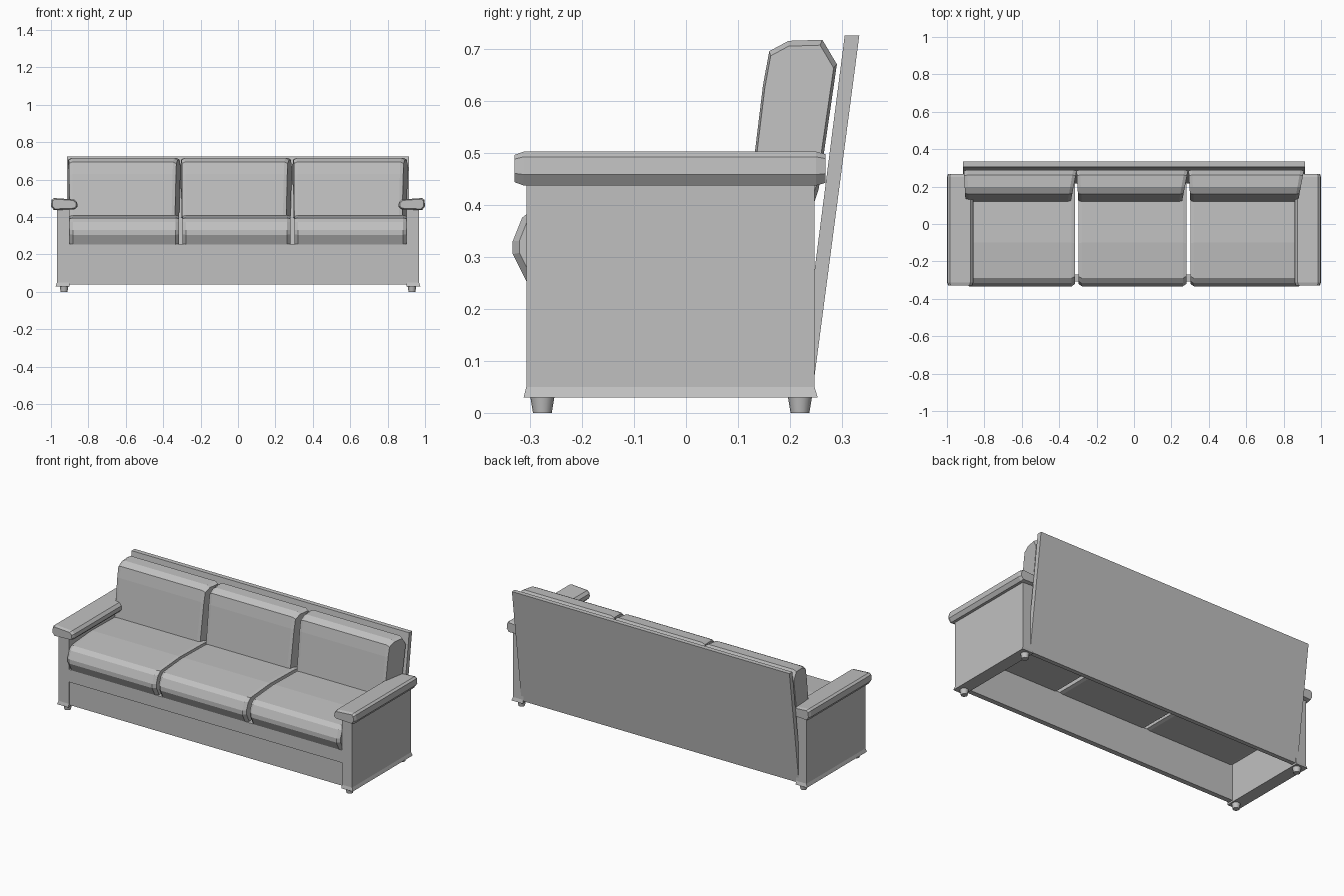
import bpy
import bmesh
from mathutils import Vector

cube = bpy.data.objects.get("Cube")
if cube:
    bpy.data.objects.remove(cube, do_unlink=True)

fabric = bpy.data.materials.new("grey_fabric")
fabric.use_nodes = True
GREY = (0.53, 0.53, 0.53, 1)
fabric.diffuse_color = GREY
for node in fabric.node_tree.nodes:
    if node.type == 'BSDF_PRINCIPLED':
        node.inputs["Base Color"].default_value = GREY


def loft(name, rings):
    """Skin matching rings of points and cap both ends."""
    bm = bmesh.new()
    rows = [[bm.verts.new(p) for p in ring] for ring in rings]
    n = len(rows[0])
    for a, b in zip(rows, rows[1:]):
        for i in range(n):
            j = (i + 1) % n
            bm.faces.new((a[i], a[j], b[j], b[i]))
    bm.faces.new(rows[0])
    bm.faces.new(rows[-1])
    bmesh.ops.recalc_face_normals(bm, faces=bm.faces)
    mesh = bpy.data.meshes.new(name)
    bm.to_mesh(mesh)
    bm.free()
    mesh.materials.append(fabric)
    obj = bpy.data.objects.new(name, mesh)
    bpy.context.collection.objects.link(obj)
    return obj


def rect(x0, x1, y0, y1, z):
    return [(x0, y0, z), (x1, y0, z), (x1, y1, z), (x0, y1, z)]


def box(name, x0, x1, y0, y1, z0, z1):
    return loft(name, [rect(x0, x1, y0, y1, z0), rect(x0, x1, y0, y1, z1)])


def cushion(name, profile, x0, x1, shrink, taper=0.0):
    """Side profile stretched across x, pinched at both ends; taper pulls
    the front of the right flank inwards."""
    mid = sum((Vector(p) for p in profile), Vector((0, 0))) / len(profile)
    front = min(p[0] for p in profile)
    back = max(p[0] for p in profile)
    rings = []
    for x, scale, pull in ((x0, shrink, 0.3), (x0 + 0.018, 1, 0.3),
                           (x1 - 0.018, 1, -1), (x1, shrink, -1)):
        ring = []
        for p in profile:
            q = mid + (Vector(p) - mid) * scale
            depth = (back - p[0]) / (back - front)
            ring.append((x + pull * taper * depth, q.x, q.y))
        rings.append(ring)
    return loft(name, rings)


# Side panels, arm pads and feet, mirrored
PAD = [(0.87, 0.442), (0.985, 0.437), (1.0, 0.458), (0.997, 0.492),
       (0.985, 0.502), (0.875, 0.494), (0.86, 0.478), (0.858, 0.455)]
for side, s in (("left", 1), ("right", -1)):
    loft(side + "_arm_panel", [
        rect(s * 0.90, s * 0.975, -0.312, 0.253, 0.03),
        rect(s * 0.90, s * 0.968, -0.307, 0.247, 0.05),
        rect(s * 0.90, s * 0.968, -0.307, 0.247, 0.445)])
    rings = []
    for y, scale in ((-0.33, 0.8), (-0.312, 1), (0.25, 1), (0.268, 0.85)):
        rings.append([(s * (0.93 + (x - 0.93) * (0.5 + scale / 2)), y,
                       0.47 + (z - 0.47) * scale) for x, z in PAD])
    loft(side + "_arm_pad", rings)
    for end, y in (("front", -0.276), ("back", 0.219)):
        bpy.ops.mesh.primitive_cone_add(vertices=16, radius1=0.018, radius2=0.023,
                                        depth=0.03, location=(s * 0.93, y, 0.015))
        foot = bpy.context.object
        foot.name = side + "_" + end + "_foot"
        foot.data.materials.append(fabric)
        bpy.ops.object.shade_smooth_by_angle()

# Front rail with the slightly recessed board below it
box("front_rail", -0.90, 0.90, -0.307, -0.27, 0.18, 0.255)
box("front_board", -0.90, 0.90, -0.300, -0.27, 0.04, 0.18)

# Leaning back board
loft("back_board", [rect(-0.915, 0.915, 0.217, 0.243, 0.04),
                    rect(-0.915, 0.915, 0.305, 0.333, 0.725)])

# Three seat cushions and three back cushions
SEAT = [(-0.305, 0.25), (-0.333, 0.305), (-0.333, 0.33), (-0.315, 0.375),
        (-0.29, 0.395), (-0.1, 0.41), (0.15, 0.405), (0.235, 0.385), (0.235, 0.25)]
BACK = [(0.118, 0.385), (0.131, 0.49), (0.148, 0.63), (0.16, 0.695),
        (0.197, 0.715), (0.262, 0.717), (0.29, 0.67), (0.255, 0.43), (0.24, 0.385)]
for place, x0, x1 in (("right", -0.90, -0.315), ("middle", -0.297, 0.28),
                      ("left", 0.302, 0.90)):
    cushion(place + "_seat_cushion", SEAT, x0, x1, 0.94)
    cushion(place + "_back_cushion", BACK, x0 - 0.01, x1 + 0.008, 0.93, 0.03)
